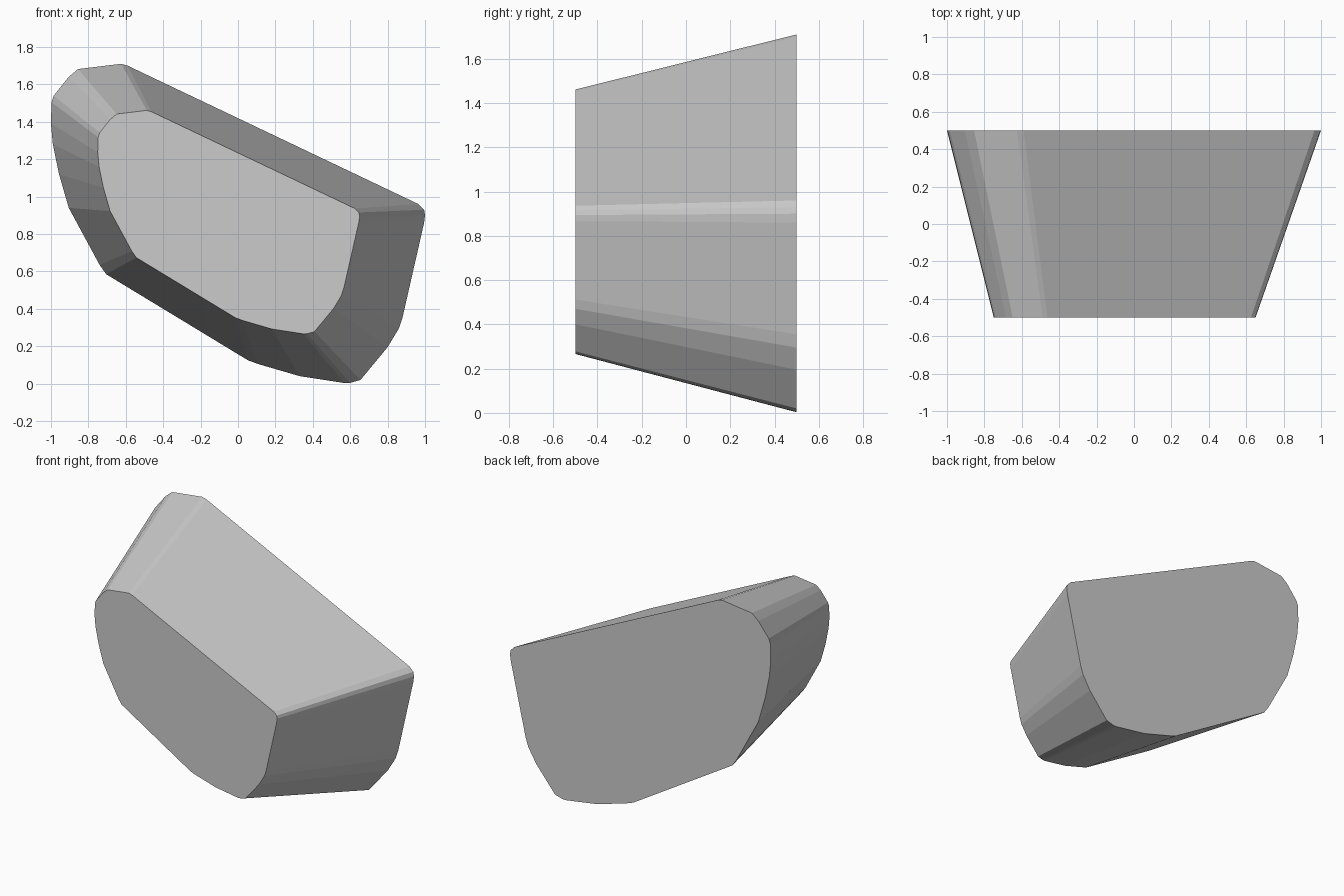
import bpy, bmesh

if "Cube" in bpy.data.objects:
    bpy.data.objects.remove(bpy.data.objects["Cube"])

# Outline of the large rear end, as (x, z), going round from the top
profile = [
    (-.625, 1.71), (-.855, 1.682), (-.905, 1.64), (-.985, 1.54), (-.997, 1.505),
    (-1, 1.39), (-.99, 1.28), (-.957, 1.12), (-.905, .94), (-.74, .635),
    (-.705, .585), (.053, .125), (.107, .105), (.33, .04), (.57, .003),
    (.60, .004), (.655, .02), (.80, .195), (.86, .295), (.88, .355), (.995, .86),
    (1, .90), (.995, .93), (.965, .96), (-.59, 1.70),
]

material = bpy.data.materials.new("plain grey")
material.diffuse_color = (.6, .6, .6, 1)
material.use_nodes = True
material.node_tree.nodes["Principled BSDF"].inputs["Base Color"].default_value = material.diffuse_color

# Tapered block: the front end is the same outline, 0.7 times as large
bm = bmesh.new()
back = [bm.verts.new((x, .5, z)) for x, z in profile]
front = [bm.verts.new((x * .7 - .05, -.5, z * .7 + .264)) for x, z in profile]
bm.faces.new(back)
bm.faces.new(front)
for i in range(len(profile)):
    j = (i + 1) % len(profile)
    bm.faces.new((back[i], back[j], front[j], front[i]))
bmesh.ops.recalc_face_normals(bm, faces=bm.faces)

mesh = bpy.data.meshes.new("tapered_block")
bm.to_mesh(mesh)
bm.free()
mesh.materials.append(material)
block = bpy.data.objects.new("tapered_block", mesh)
bpy.context.collection.objects.link(block)
